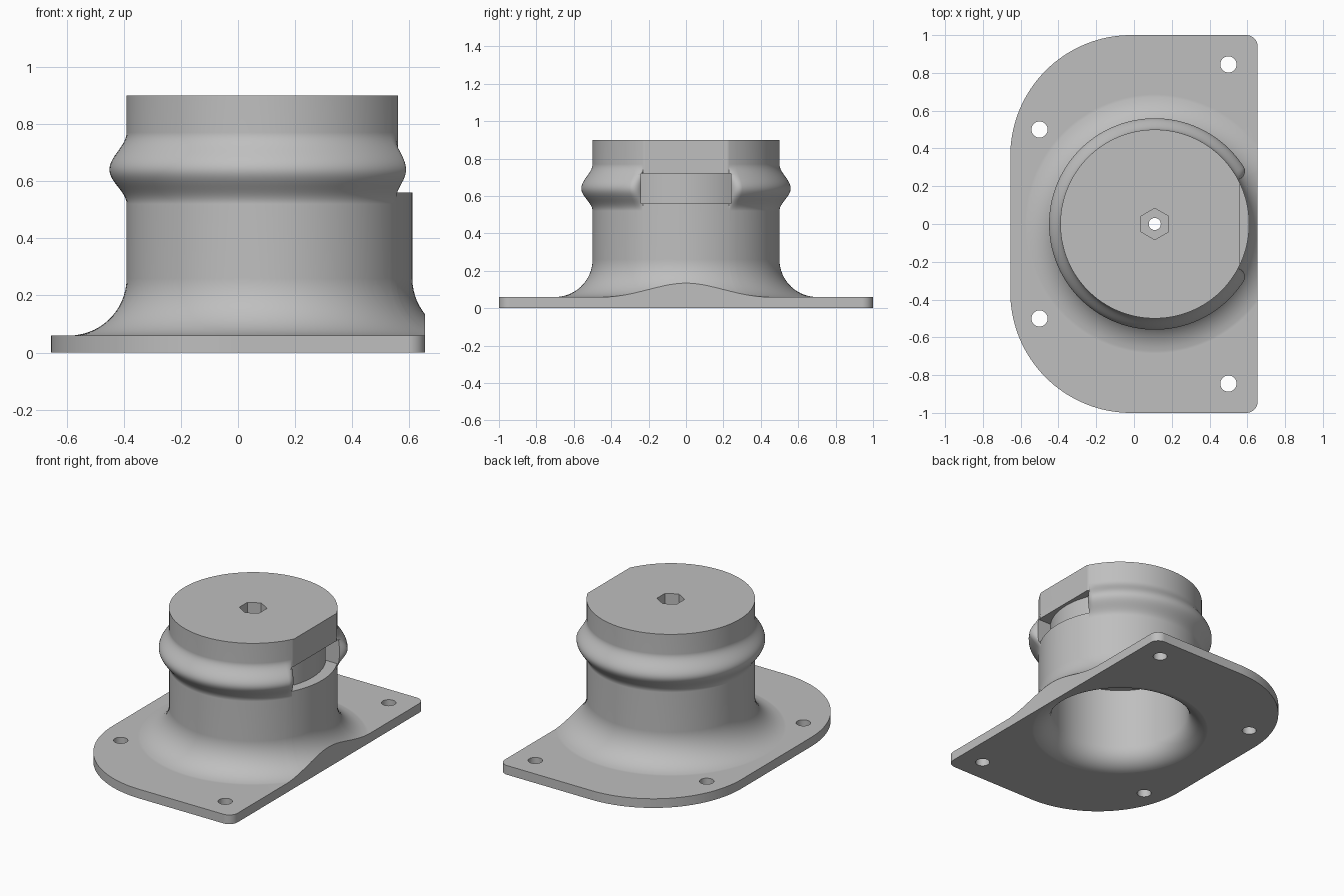
import bpy, bmesh
from math import sin, cos, tan, pi, radians, sqrt

cube = bpy.data.objects.get("Cube")
if cube:
    bpy.data.objects.remove(cube, do_unlink=True)

AXIS_X = 0.11       # centre line of the round body
EDGE_X = 0.655      # straight side of the base plate

grey = bpy.data.materials.new("plain_grey")
grey.use_nodes = True
colour = (0.52, 0.52, 0.52, 1)
grey.diffuse_color = colour
grey.node_tree.nodes["Principled BSDF"].inputs["Base Color"].default_value = colour


def finish(name, bm):
    bmesh.ops.recalc_face_normals(bm, faces=bm.faces)
    mesh = bpy.data.meshes.new(name)
    bm.to_mesh(mesh)
    bm.free()
    mesh.materials.append(grey)
    obj = bpy.data.objects.new(name, mesh)
    bpy.context.collection.objects.link(obj)
    return obj


def loft(name, rings):
    """Skin a stack of equal point rings and cap both ends."""
    bm = bmesh.new()
    rows = [[bm.verts.new(p) for p in ring] for ring in rings]
    n = len(rows[0])
    for low, high in zip(rows, rows[1:]):
        for i in range(n):
            j = (i + 1) % n
            bm.faces.new((low[i], low[j], high[j], high[i]))
    bm.faces.new(rows[0])
    bm.faces.new(rows[-1])
    return finish(name, bm)


def prism(name, outline, z0, z1):
    return loft(name, [[(x, y, z) for x, y in outline] for z in (z0, z1)])


def box(name, x0, x1, y, z0, z1):
    return prism(name, [(x0, -y), (x1, -y), (x1, y), (x0, y)], z0, z1)


def disc(x, y, r, n=32, turn=0.0):
    return [(x + r * cos(turn + 2 * pi * i / n), y + r * sin(turn + 2 * pi * i / n))
            for i in range(n)]


def arc(x, y, r, a0, a1, n):
    angles = [radians(a0 + (a1 - a0) * i / n) for i in range(n + 1)]
    return [(x + r * cos(a), y + r * sin(a)) for a in angles]


def combine(target, tool, operation):
    mod = target.modifiers.new("combine", "BOOLEAN")
    mod.operation, mod.solver, mod.object = operation, "EXACT", tool
    bpy.context.view_layer.objects.active = target
    bpy.ops.object.modifier_apply(modifier=mod.name)
    bpy.data.objects.remove(tool, do_unlink=True)


def flare(r, z, radius, start, end_z):
    """Concave foot of a revolved wall, led in by a short tangent line."""
    pts = []
    for i in range(15):
        a = radians(start + (90 - start) * i / 14)
        pts.append((r + radius * (1 - sin(a)), z + radius * (1 - cos(a))))
    lead = (pts[0][1] - end_z) / tan(radians(start))
    return [(pts[0][0] + lead, end_z)] + pts


# Round body: flared foot, straight wall and a bead that stops at the slot
GAP, FADE = 27.5, 5.0
fade = [GAP + FADE * (1 - cos(pi / 2 * i / 6)) for i in range(7)]
angles = [-GAP + 2 * GAP * i / 18 for i in range(18)] + fade
span = 360 - 2 * (GAP + FADE)
angles += [GAP + FADE + span * i / 90 for i in range(1, 90)]
angles += [360 - a for a in reversed(fade[1:])]


def bead(z, degrees):
    side = (z - 0.64) / (0.13 if z > 0.64 else 0.12)
    if abs(side) >= 1:
        return 0
    off = min(degrees % 360, 360 - degrees % 360)
    t = max(0, min(1, (off - GAP) / FADE))
    return 0.03 * (1 + cos(pi * side)) * sqrt(1 - (1 - t) ** 2)


profile = flare(0.5, 0.06, 0.2, 8, 0.05)
profile += [(0.5, 0.52 + 0.25 * i / 24) for i in range(25)] + [(0.5, 0.9)]
rings = []
for r, z in profile:
    ring = []
    for a in angles:
        rad = r + bead(z, a)
        ring.append((AXIS_X + rad * cos(radians(a)), rad * sin(radians(a)), z))
    rings.append(ring)
body = loft("pipe_socket_with_base", rings)

# Base plate, trimmed together with the foot to the plate outline
combine(body, box("plate", -1.2, 1.2, 1.2, 0, 0.06), "UNION")
half = arc(EDGE_X - 0.06, 0.94, 0.06, 0, 90, 8) + arc(-0.015, 0.36, 0.64, 90, 180, 32)
outline = half + [(x, -y) for x, y in reversed(half)]
combine(body, prism("plate_outline", outline, -0.5, 1.5), "INTERSECT")

# Hollow underside with a rounded mouth
hollow = flare(0.42, 0, 0.13, 10, -0.01) + [(0.42, 0.52)]
combine(body, loft("hollow", [[(x, y, z) for x, y in disc(AXIS_X, 0, r, 96)]
                              for r, z in hollow]), "DIFFERENCE")

# Flat side on the head and the slot below it, leaving a round core
combine(body, box("flat_cut", 0.56, 0.9, 0.6, 0.715, 1.1), "DIFFERENCE")
slot = box("slot_cut", 0.3, 0.9, 0.24, 0.56, 0.72)
combine(slot, prism("slot_core", disc(AXIS_X, 0, 0.43, 96), 0.4, 0.8), "DIFFERENCE")
combine(body, slot, "DIFFERENCE")

# Hexagonal recess with a through hole in the head
combine(body, prism("hex_cut", disc(AXIS_X, 0, 0.083, 6, pi / 2), 0.8, 1), "DIFFERENCE")
combine(body, prism("centre_hole", disc(AXIS_X, 0, 0.032), 0.4, 1), "DIFFERENCE")

# Screw holes
for side in (-1, 1):
    for x, y in ((-0.5, 0.5), (0.5, 0.845)):
        combine(body, prism("screw_hole", disc(x, side * y, 0.043), -0.1, 0.2), "DIFFERENCE")

# Smooth curved faces, crisp edges
bpy.ops.object.select_all(action="DESELECT")
body.select_set(True)
bpy.context.view_layer.objects.active = body
bpy.ops.object.shade_smooth_by_angle(angle=radians(30))
weights = body.modifiers.new("even_shading", "WEIGHTED_NORMAL")
weights.keep_sharp = True
